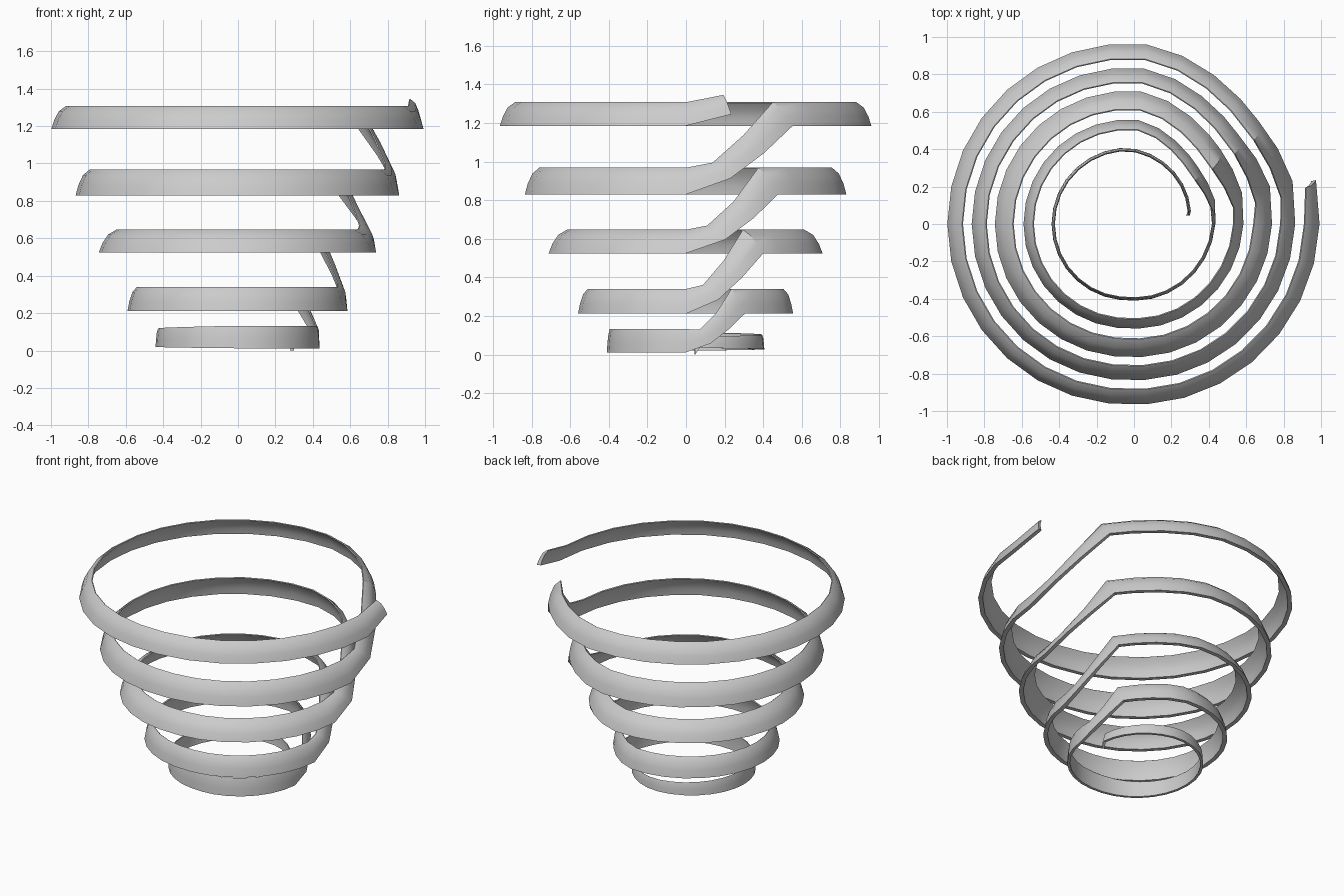
import bpy, bmesh
from math import sin, cos, radians

if "Cube" in bpy.data.objects:
    bpy.data.objects.remove(bpy.data.objects["Cube"])

CX = -0.033
# per turn: outer radius, bottom z, height, inward lean of the top edge
TURNS = [(0.408, 0.012, 0.12, 0.015),
         (0.558, 0.212, 0.128, 0.05),
         (0.711, 0.525, 0.122, 0.095),
         (0.835, 0.83, 0.138, 0.075),
         (0.965, 1.185, 0.122, 0.078)]
OUT = 0.06      # radius gained in the last quarter of a turn


def lerp(a, b, t):
    return a + (b - a) * t


def section(ang, r, z, h, lean, skew=0.0, thick=0.028):
    """Curved, crescent-shaped ribbon section; skew shears it along the path."""
    prof = [(0, 0), (-0.2 * lean, 0.4), (-0.52 * lean, 0.78), (-lean, 1.0),
            (-lean - 0.2 * thick, 0.97), (-0.52 * lean - 0.5 * thick, 0.68),
            (-0.2 * lean - 0.7 * thick, 0.33), (-thick, 0.0)]
    pts = []
    for u, v in prof:
        a = radians(ang) + (0.5 - v) * skew / r
        pts.append((CX + (r + u) * cos(a), (r + u) * sin(a), z + v * h))
    return pts


sections = []
# tapered start and first turn
R, Z, H, L = TURNS[0]
sections.append(section(8, 0.335, 0.0, 0.045, 0.005, 0, 0.02))
for k in range(1, 31):
    ang = k * 12
    t = min(1, ang / 270)
    r = lerp(0.335, R, min(1, ang / 90)) + OUT * max(0, (ang - 270) / 90)
    low = lerp(0.036, Z, t)
    top = lerp(0.09, Z + H, t)
    sections.append(section(ang, r, low, top - low, 0.01 + 0.005 * t, 0, 0.018))

# wider turns: a steep ramp over 36 degrees, then a level loop
EASE = {36: -0.075, 48: -0.065, 60: -0.045, 72: -0.02}
for i in range(1, 5):
    R, Z, H, L = TURNS[i]
    pR, pZ, pH, pL = TURNS[i - 1]
    s = min(1, R / 0.8)
    for k in range(1, 31):
        ang = k * 12
        if ang == 12:
            sections.append(section(ang, pR + 0.075, lerp(pZ, Z, 0.23), pH * 0.6,
                                    lerp(pL, L, 0.2), 0.08 * s))
        elif ang == 24:
            r = (pR + 0.07 + R - 0.075) / 2
            sections.append(section(ang, r, lerp(pZ, Z, 0.6), pH * 0.68,
                                    lerp(pL, L, 0.6), 0.085 * s))
        else:
            r = R + EASE.get(ang, 0) + OUT * max(0, (ang - 270) / 90)
            sections.append(section(ang, r, Z, H, L, 0.075 * s if ang == 36 else 0))

# lifted end
sections.append(section(12.3, 1.033, 1.245, 0.1, 0.06, 0.03))

bm = bmesh.new()
rows = [[bm.verts.new(p) for p in sec] for sec in sections]
n = len(rows[0])
for a, b in zip(rows, rows[1:]):
    for j in range(n):
        m = (j + 1) % n
        bm.faces.new((a[j], a[m], b[m], b[j]))
bm.faces.new(rows[0])
bm.faces.new(rows[-1])
bmesh.ops.recalc_face_normals(bm, faces=bm.faces)
mesh = bpy.data.meshes.new("spiral_ribbon")
bm.to_mesh(mesh)
bm.free()
ribbon = bpy.data.objects.new("spiral_ribbon", mesh)
bpy.context.collection.objects.link(ribbon)
bpy.context.view_layer.objects.active = ribbon
ribbon.select_set(True)
bpy.ops.object.shade_smooth_by_angle(angle=radians(30))
